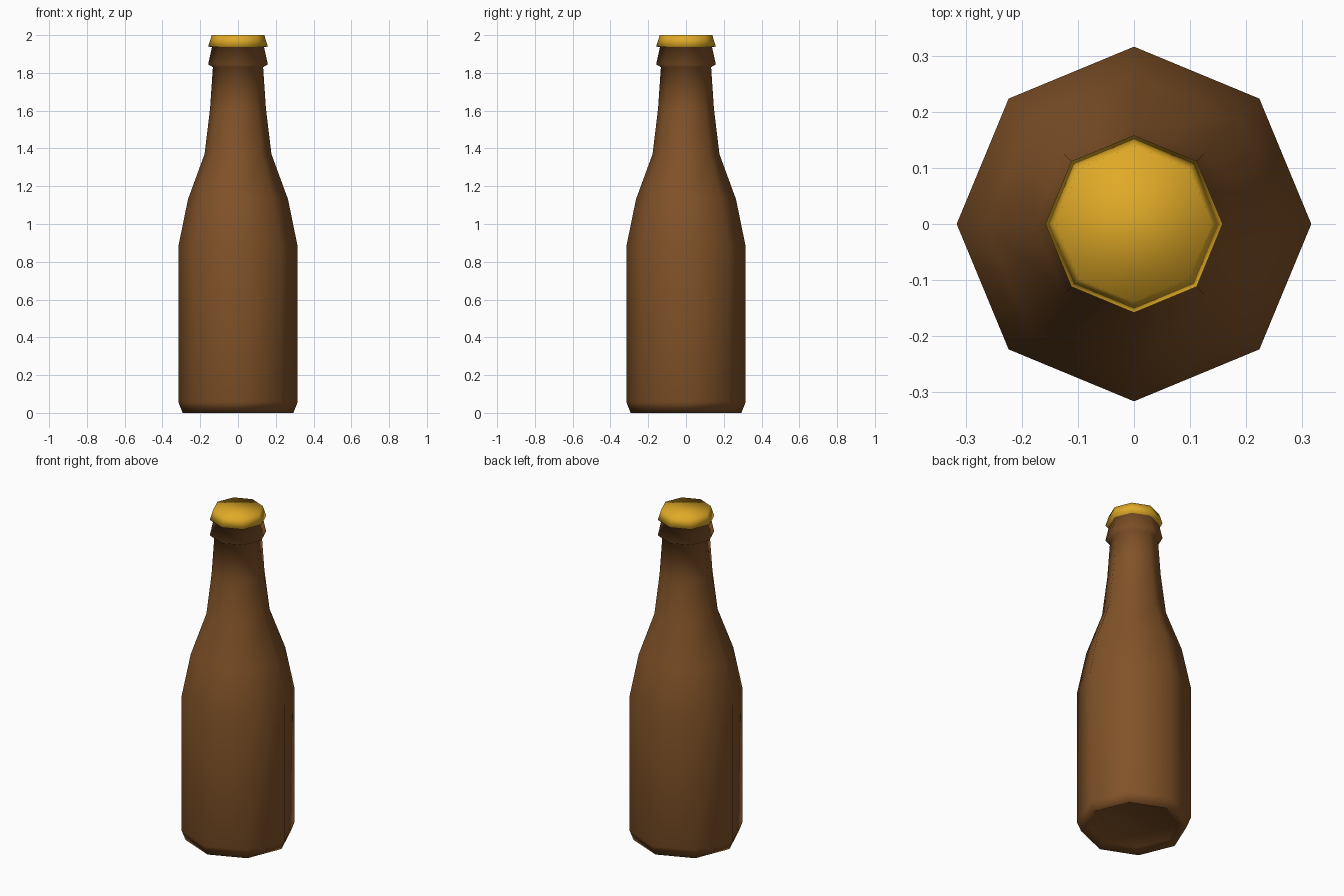
import bpy
import bmesh
from math import cos, sin, pi

cube = bpy.data.objects.get("Cube")
if cube:
    bpy.data.objects.remove(cube)

SIDES = 8
CAP_BASE = 1.936

# Radius and height of each ring, from the hollow underside up to the cap
PROFILE = [
    (0.25, 0.025),                                 # raised underside
    (0.293, 0.0), (0.316, 0.058),                  # foot
    (0.316, 0.88), (0.265, 1.13), (0.177, 1.37),   # body and shoulder
    (0.148, 1.61), (0.133, 1.83),                  # neck
    (0.158, 1.845), (0.138, CAP_BASE),             # lip
    (0.158, 1.94), (0.139, 2.0),                   # cap
]


def make_material(name, color, roughness):
    mat = bpy.data.materials.new(name)
    mat.use_nodes = True
    mat.diffuse_color = color
    bsdf = mat.node_tree.nodes["Principled BSDF"]
    bsdf.inputs["Base Color"].default_value = color
    bsdf.inputs["Roughness"].default_value = roughness
    return mat


def lathe(name, profile, materials):
    bm = bmesh.new()
    rings = []
    for r, z in profile:
        rings.append([bm.verts.new((r * cos(2 * pi * i / SIDES),
                                    r * sin(2 * pi * i / SIDES), z))
                      for i in range(SIDES)])
    for low, high in zip(rings, rings[1:]):
        for i in range(SIDES):
            j = (i + 1) % SIDES
            bm.faces.new((low[i], low[j], high[j], high[i]))
    # Close the underside and the cap top
    bm.faces.new(rings[0][::-1])
    bm.faces.new(rings[-1])
    # Everything above the lip is the metal cap
    for face in bm.faces:
        face.smooth = True
        face.material_index = int(face.calc_center_median().z > CAP_BASE)
    mesh = bpy.data.meshes.new(name)
    bm.to_mesh(mesh)
    bm.free()
    for mat in materials:
        mesh.materials.append(mat)
    obj = bpy.data.objects.new(name, mesh)
    bpy.context.collection.objects.link(obj)
    return obj


brown = make_material("brown_glass", (0.22, 0.085, 0.021, 1), 0.5)
gold = make_material("gold_cap", (0.74, 0.40, 0.02, 1), 0.5)
lathe("bottle", PROFILE, [brown, gold])
